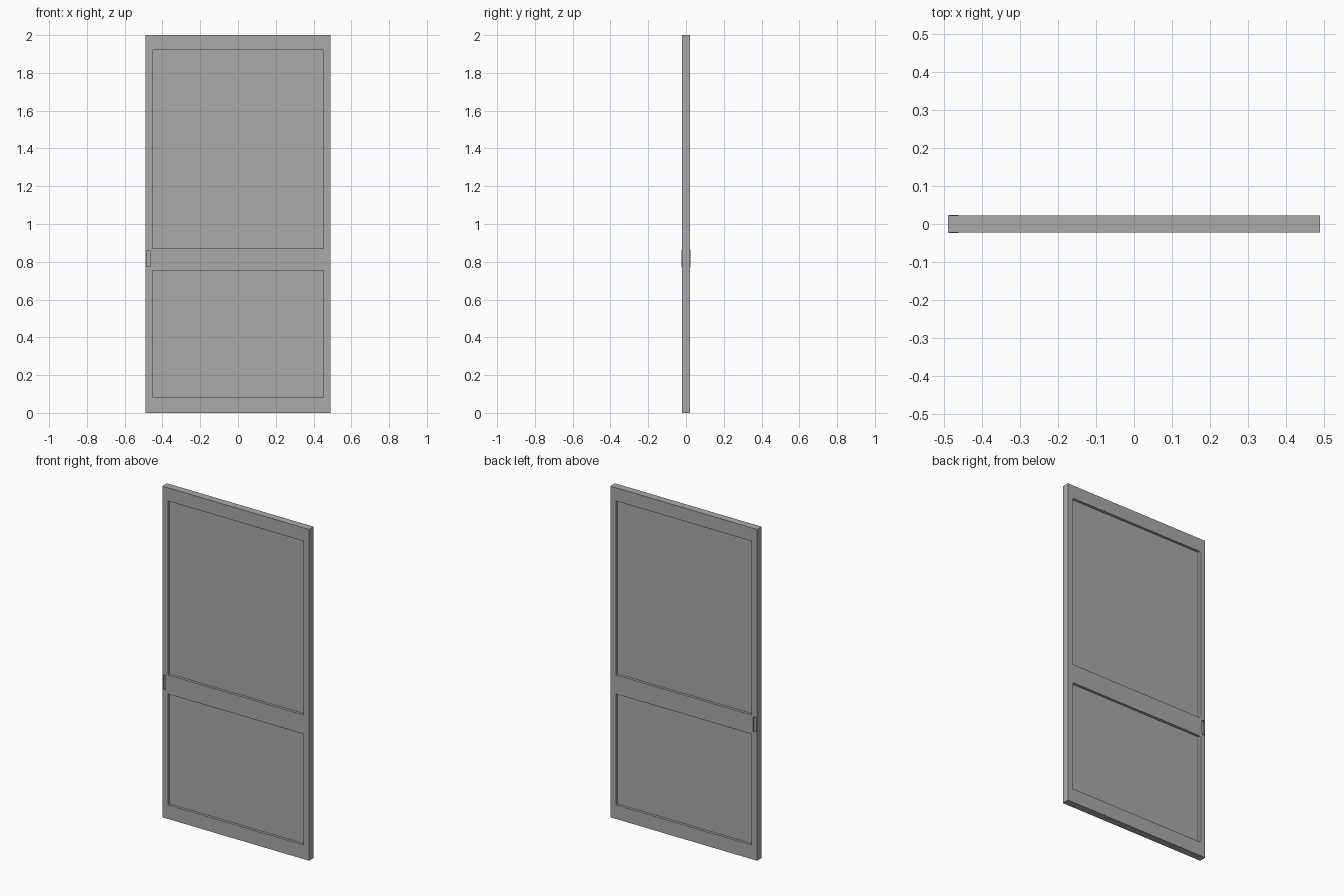
import bpy

cube = bpy.data.objects.get("Cube")
if cube:
    bpy.data.objects.remove(cube)

grey = bpy.data.materials.new("mid grey")
grey.use_nodes = True
colour = (0.4, 0.4, 0.4, 1)
grey.diffuse_color = colour
grey.node_tree.nodes["Principled BSDF"].inputs["Base Color"].default_value = colour


def box(name, x, y, z):
    """Box from (min, max) pairs on each axis."""
    bpy.ops.mesh.primitive_cube_add(size=1, location=[sum(r) / 2 for r in (x, y, z)])
    ob = bpy.context.object
    ob.name = name
    ob.scale = [r[1] - r[0] for r in (x, y, z)]
    bpy.ops.object.transform_apply(location=False, rotation=False, scale=True)
    ob.data.materials.append(grey)
    return ob


def cut(target, cutter):
    mod = target.modifiers.new("cut", "BOOLEAN")
    mod.operation = "DIFFERENCE"
    mod.solver = "EXACT"
    mod.object = cutter
    bpy.context.view_layer.objects.active = target
    bpy.ops.object.modifier_apply(modifier=mod.name)
    bpy.data.objects.remove(cutter)


# Door leaf with recessed panels on both faces
front, back, depth = -0.022, 0.022, 0.016
leaf = box("door_leaf", (-0.49, 0.49), (front, back), (0, 2))
for z in ((0.085, 0.755), (0.87, 1.92)):
    cut(leaf, box("panel_cutter", (-0.453, 0.453), (front - 0.1, front + depth), z))
    cut(leaf, box("panel_cutter", (-0.453, 0.453), (back - depth, back + 0.1), z))

# Pull plates with a sunken grip on each face
for side, face in (("front", front), ("back", back)):
    s = 1 if side == "back" else -1
    outer = face + s * 0.002
    plate = box(side + "_pull_plate", (-0.488, -0.462),
                sorted((face - s * 0.008, outer)), (0.77, 0.865))
    cut(leaf, box("pull_cutter", (-0.484, -0.466), sorted((face - s * 0.008, face + s * 0.1)),
                  (0.776, 0.859)))
    cut(plate, box("grip_cutter", (-0.484, -0.466), sorted((face - s * 0.006, face + s * 0.1)),
                   (0.776, 0.859)))
